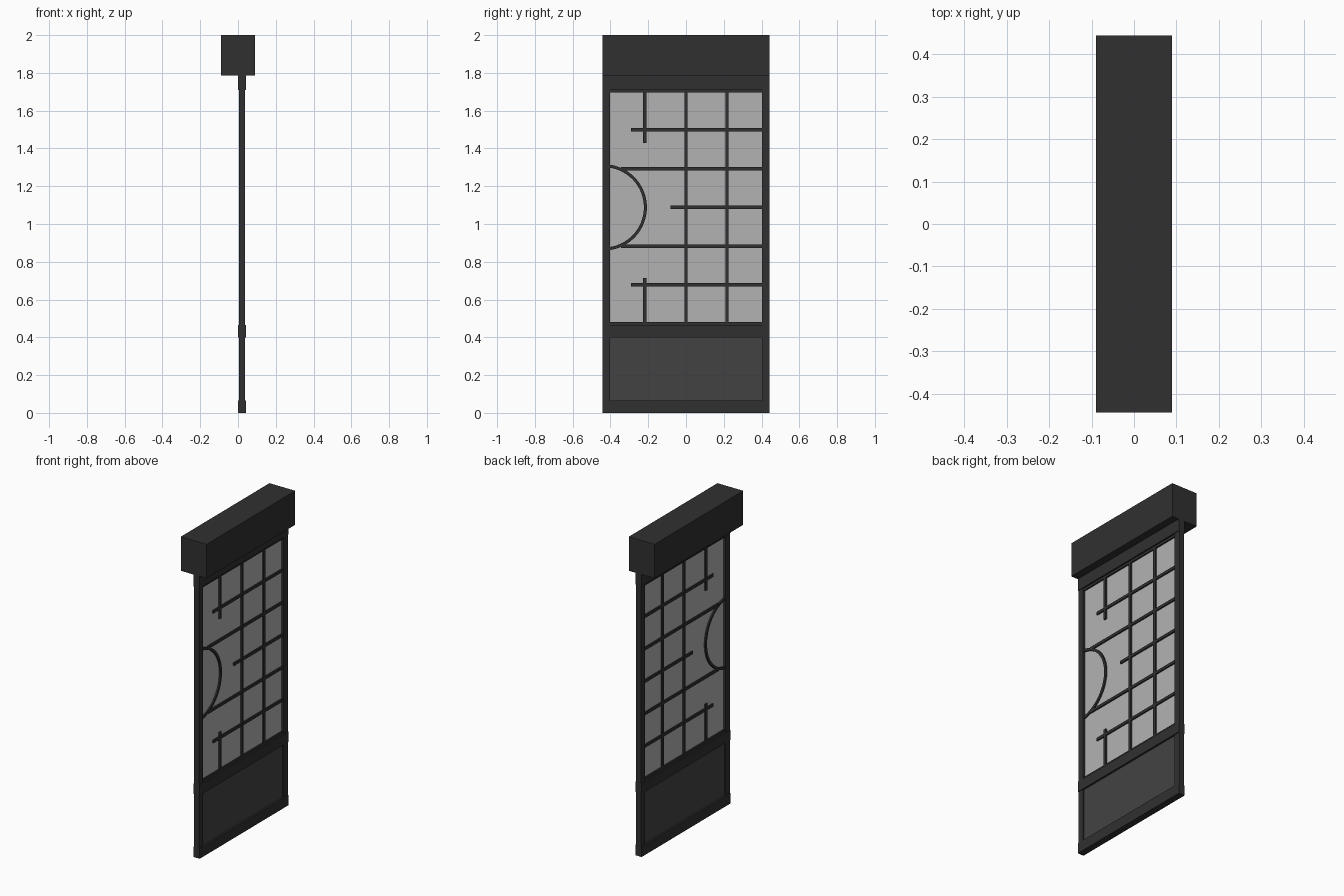
import bpy, bmesh, math

if "Cube" in bpy.data.objects:
    bpy.data.objects.remove(bpy.data.objects["Cube"])

def material(name, v):
    m = bpy.data.materials.new(name)
    m.diffuse_color = (v, v, v, 1)
    m.use_nodes = True
    m.node_tree.nodes["Principled BSDF"].inputs["Base Color"].default_value = m.diffuse_color
    return m

DARK = material("dark_frame", 0.03)
PANEL = material("lower_panel_grey", 0.055)
PALE = material("pale_screen", 0.45)
CX = 0.021  # centre plane of the door leaf

def finish(name, bm, mat):
    me = bpy.data.meshes.new(name)
    bm.to_mesh(me)
    bm.free()
    me.materials.append(mat)
    ob = bpy.data.objects.new(name, me)
    bpy.context.collection.objects.link(ob)
    return ob

def box(name, thick, y0, y1, z0, z1, mat=DARK, cx=CX):
    bm = bmesh.new()
    bmesh.ops.create_cube(bm, size=1)
    for v in bm.verts:
        v.co = (cx + v.co.x * thick,
                (y0 + y1) / 2 + v.co.y * (y1 - y0),
                (z0 + z1) / 2 + v.co.z * (z1 - z0))
    return finish(name, bm, mat)

W, IN = 0.443, 0.402       # half width of the door, half width of the opening
Z_LOW, Z_TOP = 0.465, 1.71  # lattice opening

# Header box above the door
box("header", 0.18, -W, W, 1.785, 2.0, cx=0)

# Stiles and the slightly thicker rails
box("left_stile", 0.034, -W, -IN, 0, 1.785)
box("right_stile", 0.034, IN, W, 0, 1.785)
for name, z0, z1 in (("bottom_rail", 0, 0.066), ("middle_rail", 0.40, Z_LOW),
                     ("top_rail", Z_TOP, 1.785)):
    box(name, 0.042, -W, W, z0, z1)

# Infill panels
box("lower_panel", 0.018, -IN, IN, 0.066, 0.40, PANEL)
box("screen", 0.006, -IN, IN, Z_LOW, Z_TOP, PALE)

# Lattice: edge strips, vertical bars, horizontal bars
T, H = 0.024, 0.009
box("lattice_bottom_strip", T, -IN, IN, Z_LOW, 0.481)
box("lattice_top_strip", T, -IN, IN, 1.695, Z_TOP)
for i, (y, z0, z1) in enumerate(((0, Z_LOW, Z_TOP), (0.217, Z_LOW, Z_TOP),
                                 (-0.219, 1.43, Z_TOP), (-0.219, Z_LOW, 0.713))):
    box(f"vertical_bar_{i + 1}", T, y - H, y + H, z0, z1)
ZC, STEP = 1.088, 0.205
for i, y0 in zip(range(-2, 3), (-0.29, -0.345, -0.083, -0.345, -0.29)):
    z = ZC + i * STEP
    box(f"horizontal_bar_{i + 3}", T - 0.001, y0, IN, z - H, z + H)

# Curved handle ring: arc of a rectangular bar meeting the left stile
R_OUT, R_IN, YC, N = 0.228, 0.212, -0.435, 40
bm = bmesh.new()
rings = []
for k in range(N + 1):
    a = math.radians(-82 + 164 * k / N)
    rings.append([bm.verts.new((CX + sx * T / 2, YC + r * math.cos(a), ZC + r * math.sin(a)))
                  for sx, r in ((-1, R_IN), (1, R_IN), (1, R_OUT), (-1, R_OUT))])
for a, b in zip(rings, rings[1:]):
    for j in range(4):
        bm.faces.new((a[j], a[(j + 1) % 4], b[(j + 1) % 4], b[j]))
bm.faces.new(rings[0])
bm.faces.new(rings[-1][::-1])
bmesh.ops.recalc_face_normals(bm, faces=bm.faces)
arc = finish("arc_bar", bm, DARK)
bpy.context.view_layer.objects.active = arc
arc.select_set(True)
bpy.ops.object.shade_smooth_by_angle(angle=math.radians(30))
